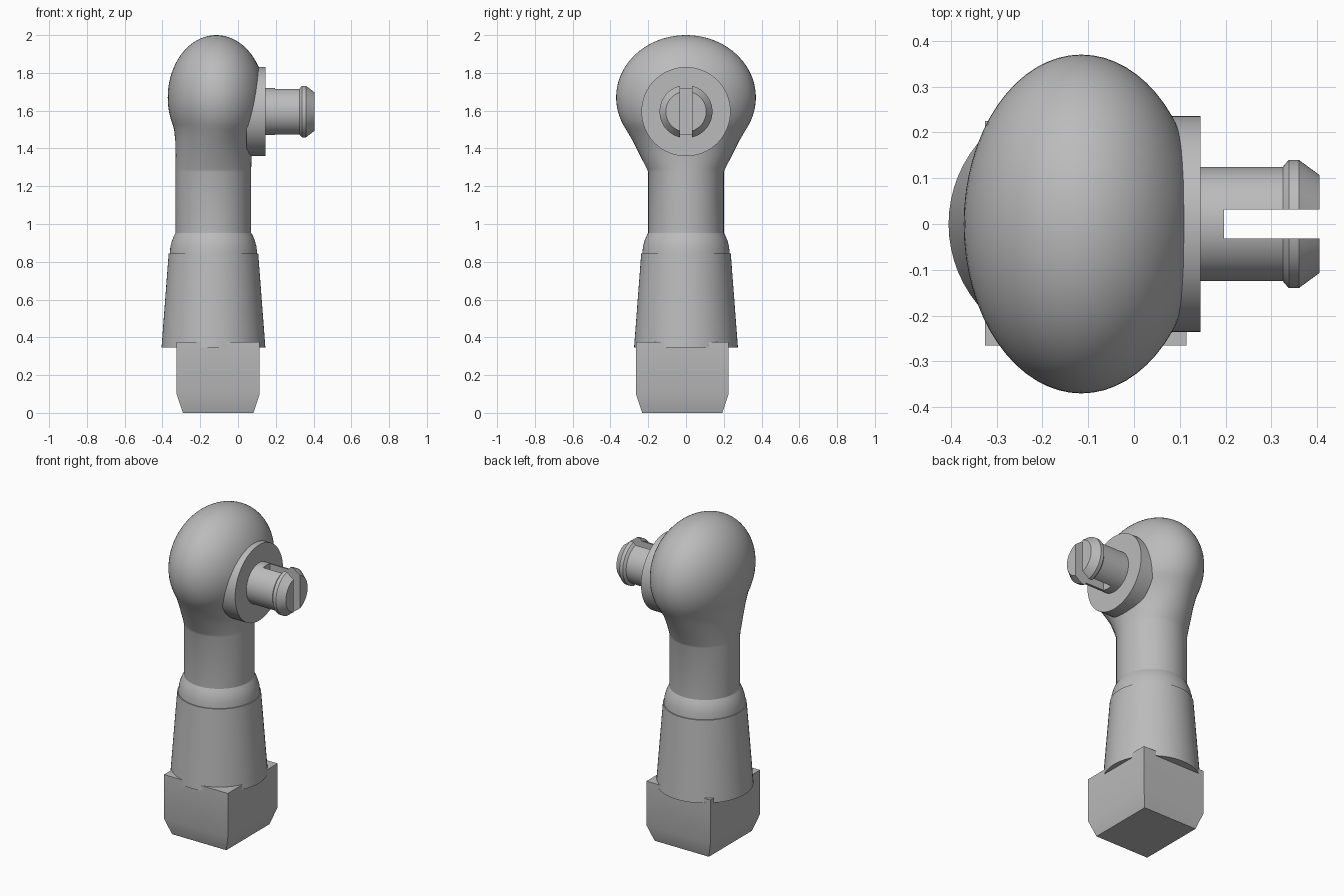
import bpy, bmesh
from math import sin, cos, pi, sqrt, radians

if "Cube" in bpy.data.objects:
    bpy.data.objects.remove(bpy.data.objects["Cube"])

GREY = (0.5, 0.5, 0.5, 1)
mat = bpy.data.materials.new("plain grey")
mat.use_nodes = True
mat.diffuse_color = GREY
mat.node_tree.nodes["Principled BSDF"].inputs["Base Color"].default_value = GREY


def finish(name, bm, angle=30):
    """Turn a bmesh into a grey object with smooth faces and sharp edges."""
    bmesh.ops.recalc_face_normals(bm, faces=bm.faces[:])
    mesh = bpy.data.meshes.new(name)
    bm.to_mesh(mesh)
    bm.free()
    mesh.materials.append(mat)
    ob = bpy.data.objects.new(name, mesh)
    bpy.context.collection.objects.link(ob)
    bpy.ops.object.select_all(action='DESELECT')
    ob.select_set(True)
    bpy.context.view_layer.objects.active = ob
    bpy.ops.object.shade_smooth_by_angle(angle=radians(angle))
    return ob


def loft(rings, n=64):
    """Skin a stack of closed point rings and cap both ends."""
    bm = bmesh.new()
    loops = [[bm.verts.new(p) for p in ring] for ring in rings]
    for a, b in zip(loops, loops[1:]):
        for i in range(len(a)):
            j = (i + 1) % len(a)
            bm.faces.new((a[i], a[j], b[j], b[i]))
    bm.faces.new(loops[0])
    bm.faces.new(loops[-1])
    return bm


def ellipse(z, cx, rx, ry, n=64):
    return [(cx + rx * cos(2 * pi * i / n), ry * sin(2 * pi * i / n), z) for i in range(n)]


def lathe_x(profile, z=1.595, n=64):
    """Round part along x from (x, radius) pairs."""
    return loft([[(x, r * cos(2 * pi * i / n), z + r * sin(2 * pi * i / n))
                  for i in range(n)] for x, r in profile])


# Upper arm: round neck flaring into an egg-shaped shoulder
NECK_X, HEAD_X, HEAD_Z = -0.13, -0.115, 1.67
rings = [ellipse(0.9, NECK_X, 0.2, 0.2), ellipse(1.275, NECK_X, 0.2, 0.2)]
rings += [ellipse(1.29, NECK_X, 0.2, 0.206), ellipse(1.37, NECK_X, 0.201, 0.247),
          ellipse(1.44, -0.127, 0.205, 0.282)]
STEPS = 28
start = -0.54
for k in range(STEPS):
    a = start + (pi / 2 - 0.02 - start) * k / (STEPS - 1)
    rings.append(ellipse(HEAD_Z + 0.33 * sin(a), HEAD_X - 0.003 * (k == 0),
                         0.257 * cos(a), 0.37 * cos(a)))
finish("shoulder_and_arm", loft(rings), 40)

# Cuff: tapered sleeve with a small step and a rounded top
cuff = [(0.345, 0.275), (0.845, 0.237), (0.845, 0.231), (0.88, 0.228),
        (0.91, 0.22), (0.935, 0.21), (0.955, 0.199)]
finish("cuff", loft([ellipse(z, NECK_X, r, r) for z, r in cuff]))

# Square wrist block, narrowed at the bottom
def rect(z, inset):
    x0, x1, y0, y1 = -0.325 + inset, 0.115 - inset, -0.265 + inset, 0.225 - inset
    return [(x0, y0, z), (x1, y0, z), (x1, y1, z), (x0, y1, z)]


finish("wrist_block", loft([rect(0, 0.033), rect(0.1, 0), rect(0.375, 0)]))

# Shoulder disc and the solid root of the peg
finish("shoulder_disc", lathe_x([(0.045, 0.236), (0.145, 0.236)]))
finish("peg_root", lathe_x([(0.13, 0.125), (0.197, 0.125)]))

# Two half-round prongs with a snap lip, split by a vertical slot
for side, name in ((1, "back_prong"), (-1, "front_prong")):
    bm = lathe_x([(0.197, 0.125), (0.325, 0.125), (0.338, 0.14),
                  (0.36, 0.14), (0.405, 0.107)])
    bmesh.ops.bisect_plane(bm, geom=bm.verts[:] + bm.edges[:] + bm.faces[:],
                           plane_co=(0, side * 0.032, 0), plane_no=(0, side, 0),
                           clear_inner=True)
    bmesh.ops.holes_fill(bm, edges=[e for e in bm.edges if e.is_boundary], sides=0)
    finish(name, bm)
